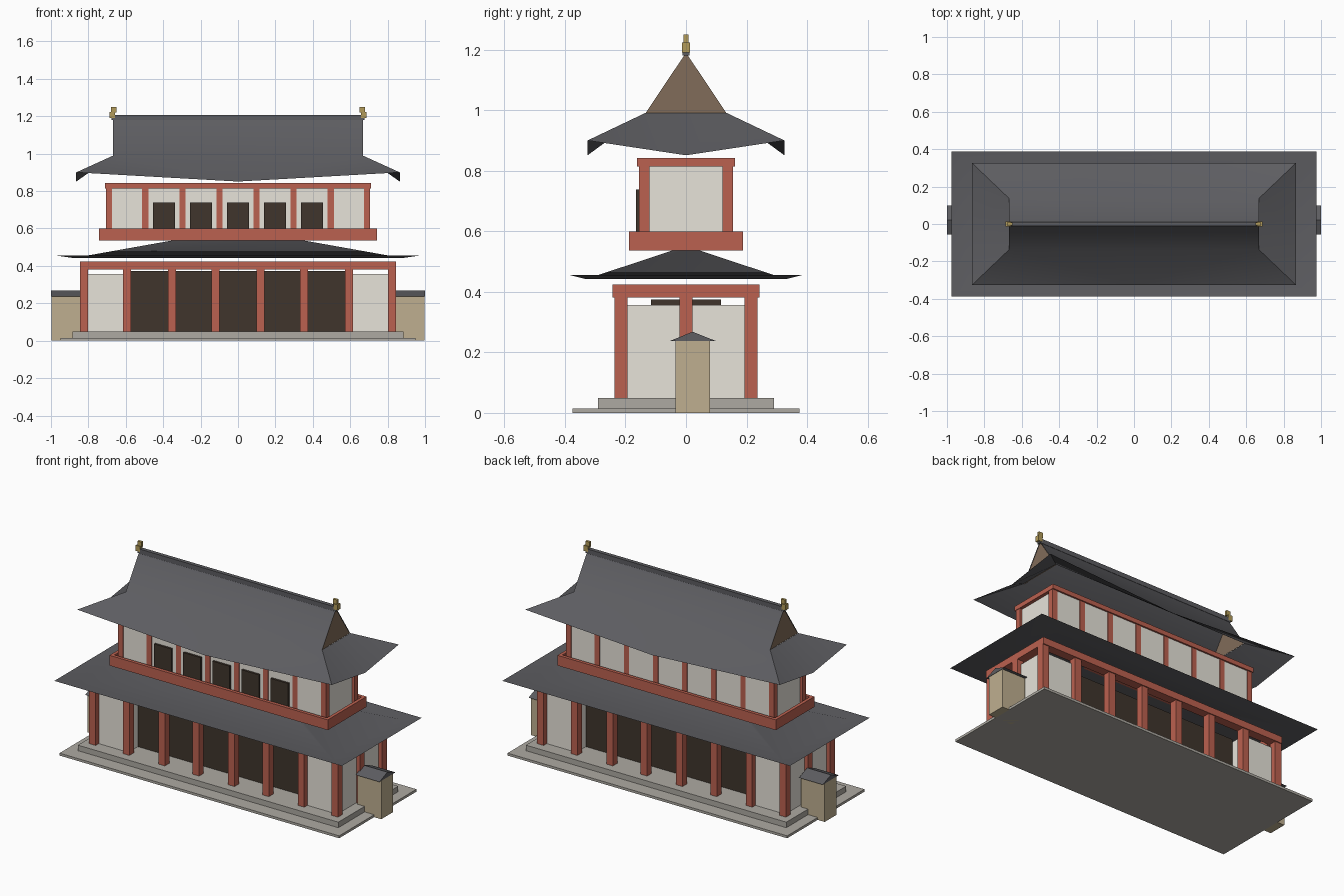
import bpy, bmesh
from mathutils import Vector

if "Cube" in bpy.data.objects:
    bpy.data.objects.remove(bpy.data.objects["Cube"])

COLORS = {
    "stone": (0.42, 0.40, 0.36, 1), "red_wood": (0.50, 0.12, 0.08, 1),
    "plaster": (0.80, 0.77, 0.70, 1), "dark_wood": (0.05, 0.035, 0.025, 1),
    "roof_tile": (0.11, 0.11, 0.12, 1), "clay": (0.52, 0.43, 0.28, 1),
    "gilding": (0.45, 0.33, 0.10, 1), "gable_wood": (0.22, 0.15, 0.10, 1),
}
MATS = {}
for n, c in COLORS.items():
    MATS[n] = bpy.data.materials.new(n)
    MATS[n].diffuse_color = c


def finish(name, bm, mat, smooth=False):
    bmesh.ops.recalc_face_normals(bm, faces=bm.faces)
    me = bpy.data.meshes.new(name)
    bm.to_mesh(me)
    bm.free()
    ob = bpy.data.objects.new(name, me)
    bpy.context.collection.objects.link(ob)
    me.materials.append(MATS[mat])
    if smooth:
        bpy.context.view_layer.objects.active = ob
        ob.select_set(True)
        bpy.ops.object.shade_smooth_by_angle(angle=0.6)
        ob.select_set(False)
    return ob


def boxes(name, mat, ranges):
    """One object from boxes given as (x0, x1, y0, y1, z0, z1)."""
    bm = bmesh.new()
    for x0, x1, y0, y1, z0, z1 in ranges:
        for v in bmesh.ops.create_cube(bm, size=1)["verts"]:
            v.co = Vector(((x0 + x1) / 2 + v.co.x * (x1 - x0),
                           (y0 + y1) / 2 + v.co.y * (y1 - y0),
                           (z0 + z1) / 2 + v.co.z * (z1 - z0)))
    return finish(name, bm, mat)


def block(x, y, z0, z1):
    return (-x, x, -y, y, z0, z1)


def frame(x, y, t, z0, z1):
    """Four bars round a rectangle with outer half sizes x, y."""
    return [(-x, x, -y, t - y, z0, z1), (-x, x, y - t, y, z0, z1),
            (-x, t - x, t - y, y - t, z0, z1), (x - t, x, t - y, y - t, z0, z1)]


def posts(points, w, z0, z1):
    return [(x - w, x + w, y - w, y + w, z0, z1) for x, y in points]


def ring(bm, x, y, z):
    return [bm.verts.new((a * x, b * y, z)) for a, b in ((-1, -1), (1, -1), (1, 1), (-1, 1))]


# stepped stone base
boxes("base_lower", "stone", [block(0.95, 0.375, 0, 0.015)])
boxes("base_upper", "stone", [block(0.885, 0.29, 0, 0.049)])

# ground storey: columns, beams, recessed doors, end rooms
xs = [s * x for x in (0.12, 0.353, 0.594, 0.823) for s in (-1, 1)]
pts = [(x, y) for x in xs for y in (-0.215, 0.215)] + [(-0.823, 0), (0.823, 0)]
boxes("lower_columns", "red_wood", posts(pts, 0.022, 0.049, 0.40))
boxes("lower_beams", "red_wood", frame(0.845, 0.243, 0.055, 0.382, 0.424))
boxes("door_core", "dark_wood", [block(0.60, 0.115, 0.049, 0.374)])
boxes("end_room_walls", "plaster", [(s * 0.71 - 0.11, s * 0.71 + 0.11, -0.207, 0.207, 0.049, 0.357)
                                    for s in (-1, 1)])

# side garden walls with small gabled caps
boxes("side_walls", "clay", [(s * 0.918 - 0.08, s * 0.918 + 0.08, -0.035, 0.079, 0, 0.24)
                             for s in (-1, 1)])
bm = bmesh.new()
for s in (-1, 1):
    tri = [bm.verts.new((s * 0.838, y, z)) for y, z in ((-0.055, 0.237), (0.10, 0.237), (0.022, 0.268))]
    ext = bmesh.ops.extrude_face_region(bm, geom=[bm.faces.new(tri)])
    for v in ext["geom"]:
        if isinstance(v, bmesh.types.BMVert):
            v.co.x = s
    bm.faces.new(tri) if not bm.faces.get(tri) else None
finish("side_wall_caps", bm, "roof_tile")

# lower roof: concave hipped skirt
bm = bmesh.new()
rings = [ring(bm, 0.977, 0.387, 0.456), ring(bm, 0.88, 0.33, 0.442), ring(bm, 0.30, 0.02, 0.545)]
for a, b in zip(rings, rings[1:]):
    for i in range(4):
        j = (i + 1) % 4
        bm.faces.new((a[i], a[j], b[j], b[i]))
bm.faces.new(rings[-1])
finish("lower_roof", bm, "roof_tile", True)

# balcony floor and rail
boxes("balcony_floor", "red_wood", [block(0.735, 0.183, 0.54, 0.555)])
boxes("balcony_rail", "red_wood", frame(0.742, 0.188, 0.02, 0.537, 0.60))

# upper storey
xs = [s * x for x in (0.099, 0.297, 0.495, 0.69) for s in (-1, 1)]
boxes("upper_walls", "plaster", [block(0.69, 0.152, 0.555, 0.817)])
boxes("upper_columns", "red_wood",
      posts([(x, y) for x in xs for y in (-0.138, 0.138)], 0.017, 0.555, 0.82))
boxes("upper_beams", "red_wood", frame(0.71, 0.162, 0.04, 0.814, 0.842))
boxes("upper_windows", "dark_wood", [(i * 0.198 - 0.059, i * 0.198 + 0.059, -0.165, -0.15, 0.59, 0.738)
                                     for i in range(-2, 3)])

# upper roof: sagging eaves, hips, then a gabled top
bm = bmesh.new()
eave = ring(bm, 0.865, 0.325, 0.90)
inner = ring(bm, 0.667, 0.136, 0.99)
mids = [bm.verts.new((x, y, 0.851)) for x, y in ((0, -0.325), (0.865, 0), (0, 0.325), (-0.865, 0))]
for i in range(4):
    j = (i + 1) % 4
    bm.faces.new((eave[i], mids[i], inner[i]))
    bm.faces.new((mids[i], eave[j], inner[j]))
    bm.faces.new((mids[i], inner[j], inner[i]))
left, right = [bm.verts.new((x, 0, 1.195)) for x in (-0.667, 0.667)]
bm.faces.new((inner[0], inner[1], right, left))
bm.faces.new((inner[2], inner[3], left, right))
finish("upper_roof", bm, "roof_tile", True)

# gable end panels
bm = bmesh.new()
for x in (-0.664, 0.664):
    bm.faces.new([bm.verts.new((x, y, z)) for y, z in ((-0.135, 0.988), (0.135, 0.988), (0, 1.19))])
finish("gable_panels", bm, "gable_wood")

# ridge and its gilded end ornaments
boxes("ridge", "roof_tile", [block(0.675, 0.012, 1.18, 1.207)])
orn = []
for s in (-1, 1):
    orn.append((s * 0.672 - 0.014, s * 0.672 + 0.014, -0.013, 0.013, 1.19, 1.224))
    orn.append((s * 0.664 - 0.014, s * 0.664 + 0.014, -0.008, 0.008, 1.22, 1.25))
boxes("ridge_ornaments", "gilding", orn)

for m in bpy.data.materials:
    if m.users and not m.is_grease_pencil:
        m.use_nodes = True
        m.node_tree.nodes["Principled BSDF"].inputs["Base Color"].default_value = m.diffuse_color
